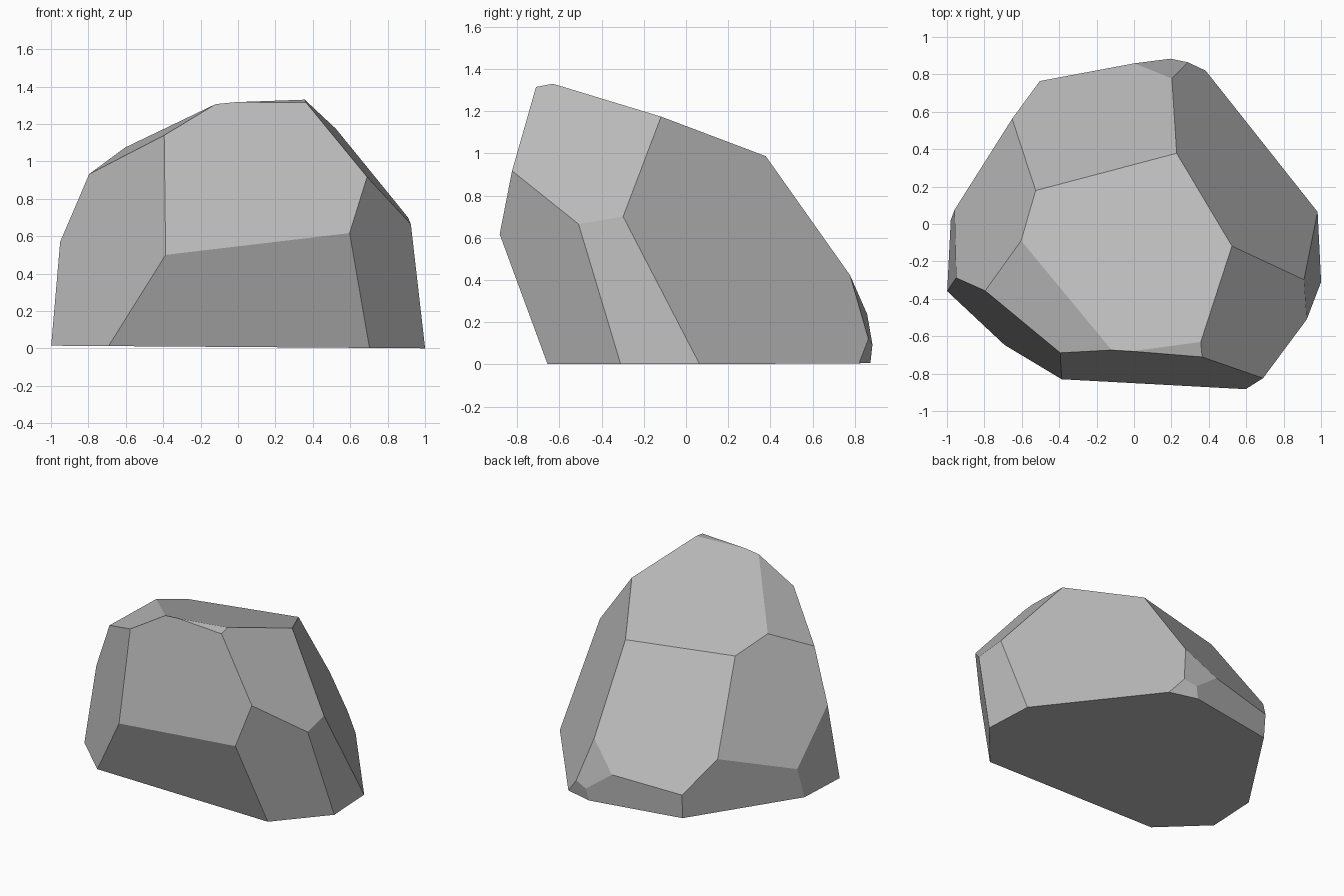
import bpy
import bmesh
from mathutils import Vector

# Remove the default object
default_cube = bpy.data.objects.get("Cube")
if default_cube:
    bpy.data.objects.remove(default_cube, do_unlink=True)


def make_material(name, colour):
    material = bpy.data.materials.new(name)
    material.use_nodes = True
    material.diffuse_color = colour
    shader = next(node for node in material.node_tree.nodes
                  if node.type == "BSDF_PRINCIPLED")
    shader.inputs["Base Color"].default_value = colour
    shader.inputs["Roughness"].default_value = 0.9
    return material


def slice_block(bm, normal, offset):
    """Cut away everything beyond the plane normal . p = offset and cap the cut."""
    normal = Vector(normal)
    point = normal * (offset / normal.length_squared)
    geometry = bm.verts[:] + bm.edges[:] + bm.faces[:]
    bmesh.ops.bisect_plane(bm, geom=geometry, plane_co=point, plane_no=normal,
                           dist=1e-6, clear_outer=True)
    rim = [edge for edge in bm.edges if edge.is_boundary]
    if rim:
        bmesh.ops.holes_fill(bm, edges=rim, sides=0)


# Each flat facet of the stone: outward direction and offset
facets = {
    "underside": ((-.007, 0, -1), -.0075),
    "crown": ((-.08, .33, 1), 1.093),
    "back slope": ((-.36, 1.39, 1), 1.43),
    "back corner slope": ((.76, .6, .39), .785),
    "side strip": ((1, .05, .13), .985),
    "front corner": ((.35, -.3, -.05), .443),
    "side shoulder": ((1, -.07, .84), 1.518),
    "front upper": ((-.08, -1, .22), .971),
    "front undercut": ((-.01, -1, -.37), .649),
    "other front corner": ((-.29, -.31, .065), .402),
    "other front shoulder": ((-.6, -.1, 1), 1.445),
    "other side slope": ((-1.95, .87, 1), 2.173),
    "other side foot": ((-1, .05, .08), .982),
    "other back foot": ((-.73, .48, -.05), .725),
    "back foot": ((-.18, 1, -.07), .842),
    "back chip": ((.11, 1, .32), .935),
    "back corner foot": ((.26, 1, -.17), .919),
    # thin chip along the front of the crown
    "crown chip": ((-.01, -.19, 1), 1.446),
}

# Carve the boulder out of a solid block
bm = bmesh.new()
bmesh.ops.create_cube(bm, size=4)
for direction, distance in facets.values():
    slice_block(bm, direction, distance)
bmesh.ops.remove_doubles(bm, verts=bm.verts[:], dist=0.002)
bmesh.ops.recalc_face_normals(bm, faces=bm.faces[:])

mesh = bpy.data.meshes.new("boulder")
bm.to_mesh(mesh)
bm.free()
mesh.materials.append(make_material("stone grey", (.5, .5, .5, 1)))

# Flat shaded boulder
boulder = bpy.data.objects.new("boulder", mesh)
bpy.context.collection.objects.link(boulder)
for polygon in mesh.polygons:
    polygon.use_smooth = False
